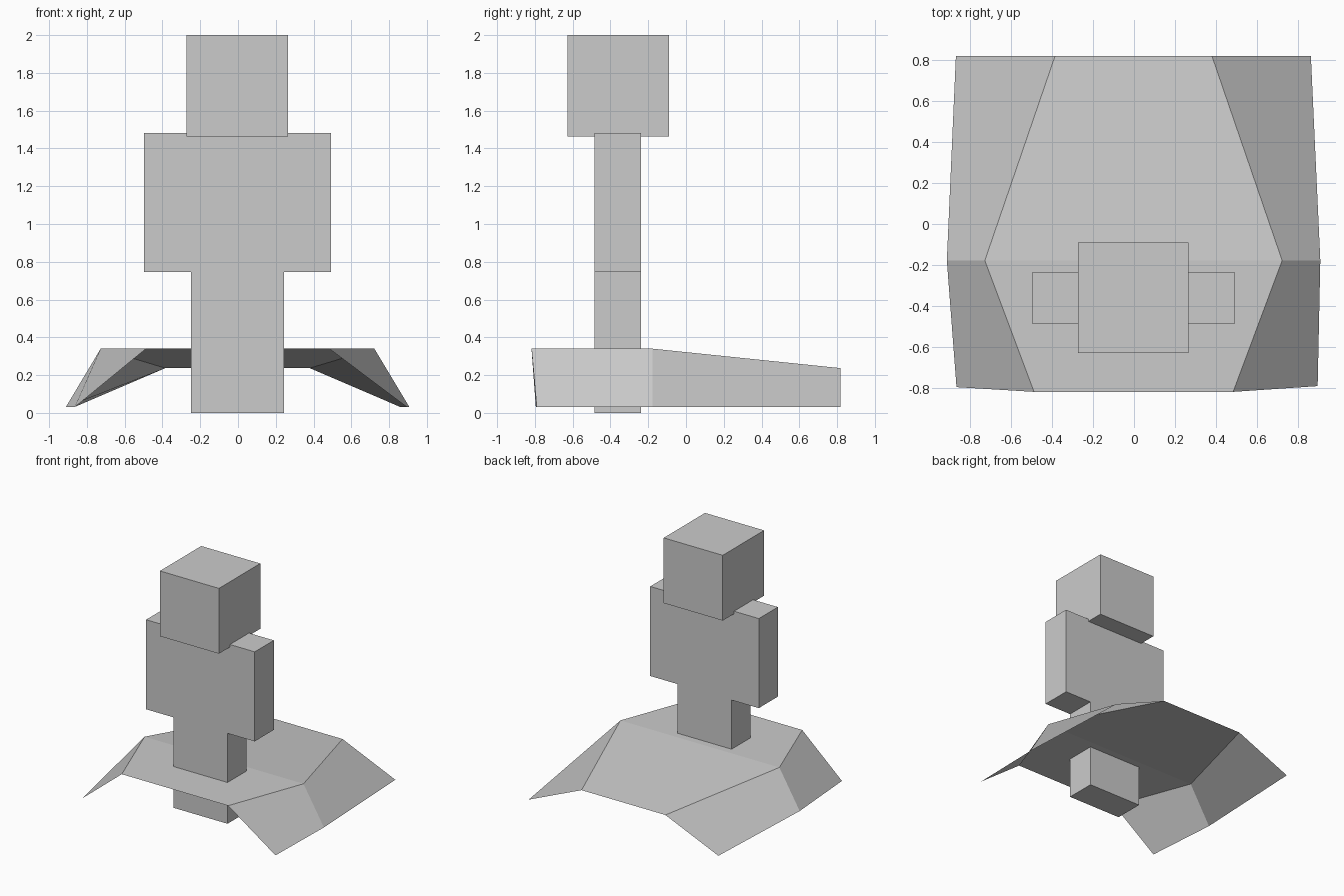
import bpy, bmesh

if "Cube" in bpy.data.objects:
    bpy.data.objects.remove(bpy.data.objects["Cube"])

grey = bpy.data.materials.new("light grey")
grey.diffuse_color = (0.6, 0.6, 0.6, 1)
grey.use_nodes = True
grey.node_tree.nodes["Principled BSDF"].inputs["Base Color"].default_value = grey.diffuse_color


def finish(name, bm):
    mesh = bpy.data.meshes.new(name)
    bm.to_mesh(mesh)
    bm.free()
    mesh.materials.append(grey)
    obj = bpy.data.objects.new(name, mesh)
    bpy.context.collection.objects.link(obj)
    return obj


def extrude_profile(name, profile, y0, y1):
    """Closed solid from an x-z outline, running from y0 back to y1."""
    bm = bmesh.new()
    face = bm.faces.new([bm.verts.new((x, y0, z)) for x, z in profile])
    out = bmesh.ops.extrude_face_region(bm, geom=[face])
    verts = [g for g in out["geom"] if isinstance(g, bmesh.types.BMVert)]
    bmesh.ops.translate(bm, verts=verts, vec=(0, y1 - y0, 0))
    bmesh.ops.recalc_face_normals(bm, faces=bm.faces)
    return finish(name, bm)


CX = -0.003  # the figure sits a touch left of centre

# Torso and legs: one T-shaped slab
half = [(0.247, 0.0), (0.247, 0.745), (0.495, 0.745), (0.495, 1.483)]
outline = [(CX + x, z) for x, z in half] + [(CX - x, z) for x, z in reversed(half)]
extrude_profile("torso_and_legs", outline, -0.485, -0.237)

# Head: a cube
h = 0.269
extrude_profile("head", [(CX - h, 1.462), (CX + h, 1.462), (CX + h, 2.0), (CX - h, 2.0)],
                -0.628, -0.09)

# Spread skirt: open sheet, each row runs left hem, left fold, right fold, right hem
rows = [
    [(-0.865, -0.795, 0.03), (-0.487, -0.818, 0.34), (0.483, -0.818, 0.34), (0.895, -0.79, 0.03)],
    [(-0.912, -0.178, 0.03), (-0.727, -0.178, 0.34), (0.722, -0.178, 0.34), (0.908, -0.178, 0.03)],
    [(-0.868, 0.818, 0.03), (-0.385, 0.818, 0.237), (0.38, 0.818, 0.237), (0.862, 0.818, 0.03)],
]
bm = bmesh.new()
grid = [[bm.verts.new(p) for p in row] for row in rows]
for a, b in zip(grid, grid[1:]):
    for i in range(3):
        bm.faces.new((a[i], a[i + 1], b[i + 1], b[i]))
finish("skirt", bm)
